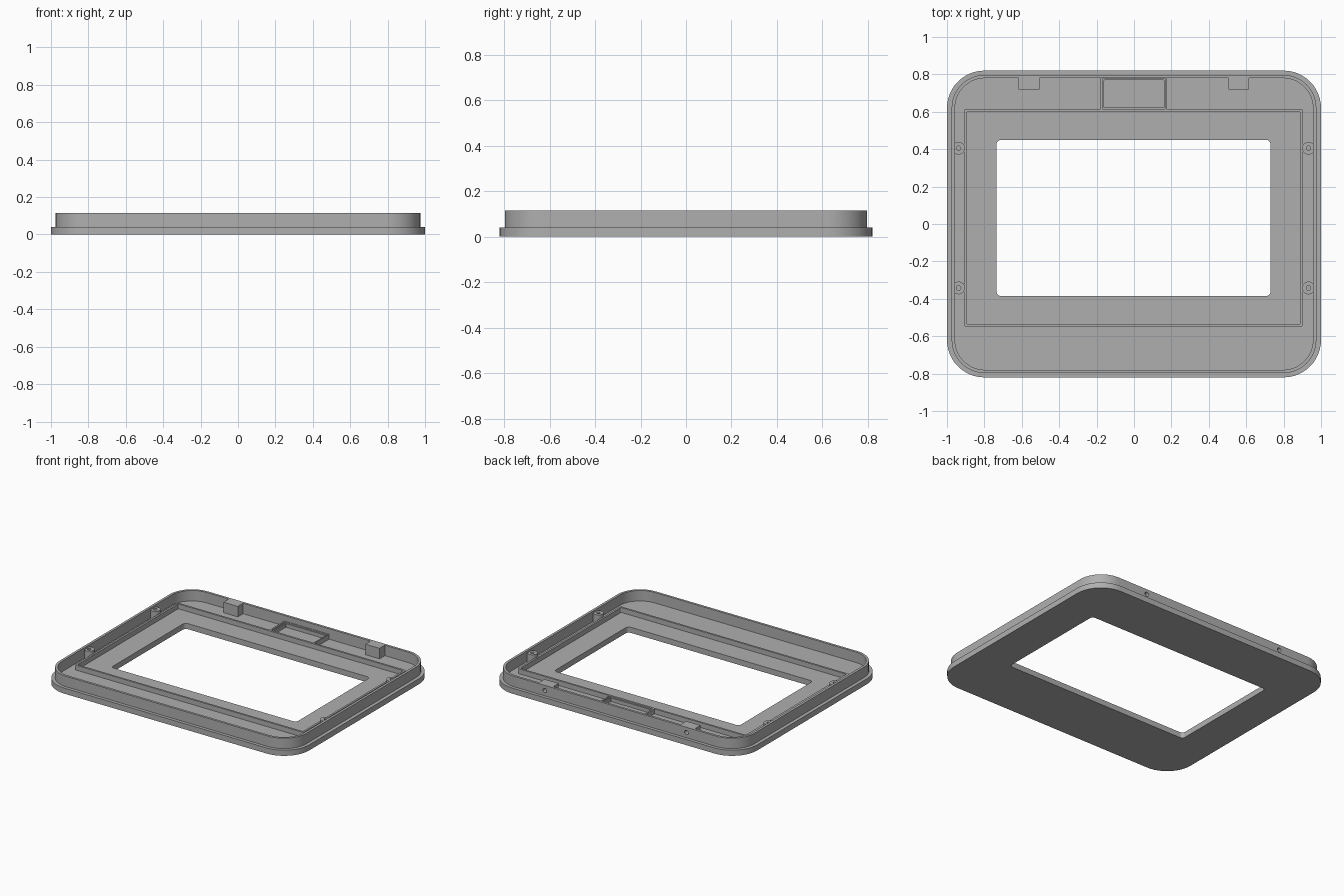
import bpy, bmesh
from math import cos, sin, pi

cube = bpy.data.objects.get("Cube")
if cube:
    bpy.data.objects.remove(cube, do_unlink=True)

GREY = bpy.data.materials.new("plain grey")
GREY.use_nodes = True
GREY.diffuse_color = (0.43, 0.43, 0.43, 1)
GREY.node_tree.nodes["Principled BSDF"].inputs["Base Color"].default_value = (0.43, 0.43, 0.43, 1)

FLOOR, LEDGE, RIB_TOP, WALL_TOP = 0.04, 0.04, 0.075, 0.115
SINK = FLOOR - 0.005


def finish(bm, name):
    """Turn a bmesh into a grey object."""
    bmesh.ops.recalc_face_normals(bm, faces=bm.faces)
    mesh = bpy.data.meshes.new(name)
    bm.to_mesh(mesh)
    bm.free()
    mesh.materials.append(GREY)
    obj = bpy.data.objects.new(name, mesh)
    bpy.context.collection.objects.link(obj)
    return obj


def smooth(obj):
    bpy.ops.object.select_all(action='DESELECT')
    obj.select_set(True)
    bpy.context.view_layer.objects.active = obj
    bpy.ops.object.shade_smooth_by_angle(angle=pi / 6)


def rounded_rect(x0, x1, y0, y1, r, z, steps=12):
    """Corner points of a rounded rectangle, counter-clockwise."""
    points = []
    corners = [(x1 - r, y1 - r), (x0 + r, y1 - r), (x0 + r, y0 + r), (x1 - r, y0 + r)]
    for k, (cx, cy) in enumerate(corners):
        for i in range(steps + 1):
            a = (k + i / steps) * pi / 2
            points.append((cx + r * cos(a), cy + r * sin(a), z))
    return points


def ring(name, loops):
    """Closed ring skinned through matching loops."""
    bm = bmesh.new()
    rows = [[bm.verts.new(p) for p in loop] for loop in loops]
    n = len(rows[0])
    for a, b in zip(rows, rows[1:] + rows[:1]):
        for i in range(n):
            j = (i + 1) % n
            bm.faces.new((a[i], a[j], b[j], b[i]))
    return finish(bm, name)


def centred(x, y, r, z):
    return rounded_rect(-x, x, -y, y, r, z)


def box(name, x0, x1, y0, y1, z0, z1):
    bm = bmesh.new()
    bmesh.ops.create_cube(bm, size=1)
    for v in bm.verts:
        v.co.x = x1 if v.co.x > 0 else x0
        v.co.y = y1 if v.co.y > 0 else y0
        v.co.z = z1 if v.co.z > 0 else z0
    return finish(bm, name)


def cylinder(name, radius, depth, location, along_y=False):
    bm = bmesh.new()
    bmesh.ops.create_cone(bm, cap_ends=True, segments=32, radius1=radius,
                          radius2=radius, depth=depth)
    obj = finish(bm, name)
    obj.location = location
    obj.rotation_euler.x = pi / 2 if along_y else 0
    return obj


def drill(obj, cutter):
    """Cut a hole and discard the cutter."""
    cutter.hide_render = True
    mod = obj.modifiers.new("hole", 'BOOLEAN')
    mod.operation = 'DIFFERENCE'
    mod.solver = 'EXACT'
    mod.object = cutter
    bpy.context.view_layer.update()
    bpy.context.view_layer.objects.active = obj
    bpy.ops.object.modifier_apply(modifier=mod.name)
    bpy.data.objects.remove(cutter, do_unlink=True)


# Bezel: flanged plate with a window and a raised outer wall
window = (-0.735, 0.73, -0.385, 0.45, 0.025)
bezel = ring("bezel", [
    rounded_rect(*window, 0),
    centred(1, 0.82, 0.2, 0),
    centred(1, 0.82, 0.2, LEDGE),
    centred(0.975, 0.797, 0.177, LEDGE),
    centred(0.975, 0.797, 0.177, WALL_TOP),
    centred(0.957, 0.78, 0.16, WALL_TOP),
    centred(0.957, 0.78, 0.16, FLOOR),
    rounded_rect(*window, FLOOR)])

# Screw blocks on the back wall, drilled through from behind
for side, x in (("right", -0.562), ("left", 0.56)):
    block = box(side + "_screw_block", x - 0.056, x + 0.056, 0.72, 0.78, SINK, WALL_TOP)
    for part in (bezel, block):
        drill(part, cylinder("cutter", 0.015, 0.11, (x, 0.795, 0.078), True))
    smooth(block)
smooth(bezel)

# Low rib around the screen seat
outer = (-0.908, 0.903, -0.55, 0.615, 0.012)
inner = (-0.894, 0.889, -0.536, 0.601, 0.006)
rib = ring("screen_rib", [
    rounded_rect(*outer, SINK), rounded_rect(*outer, RIB_TOP),
    rounded_rect(*inner, RIB_TOP), rounded_rect(*inner, SINK)])
smooth(rib)

# Stepped pocket behind the screen
pocket = [((-0.18, 0.175, 0.612, 0.781), SINK), ((-0.18, 0.175, 0.612, 0.781), RIB_TOP),
          ((-0.169, 0.167, 0.616, 0.776), RIB_TOP), ((-0.169, 0.167, 0.616, 0.776), 0.066),
          ((-0.16, 0.16, 0.622, 0.769), 0.066), ((-0.16, 0.16, 0.622, 0.769), SINK)]
ring("small_pocket", [rounded_rect(*rect, 0.002, z, 1) for rect, z in pocket])

# Side bosses with pilot holes
for side, x in (("right", -0.938), ("left", 0.933)):
    for end, y in (("back", 0.405), ("front", -0.342)):
        boss = cylinder(f"{end}_{side}_boss", 0.034, 0.1 - SINK, (x, y, (0.1 + SINK) / 2))
        drill(boss, cylinder("cutter", 0.012, 0.08, (x, y, 0.09)))
        smooth(boss)
